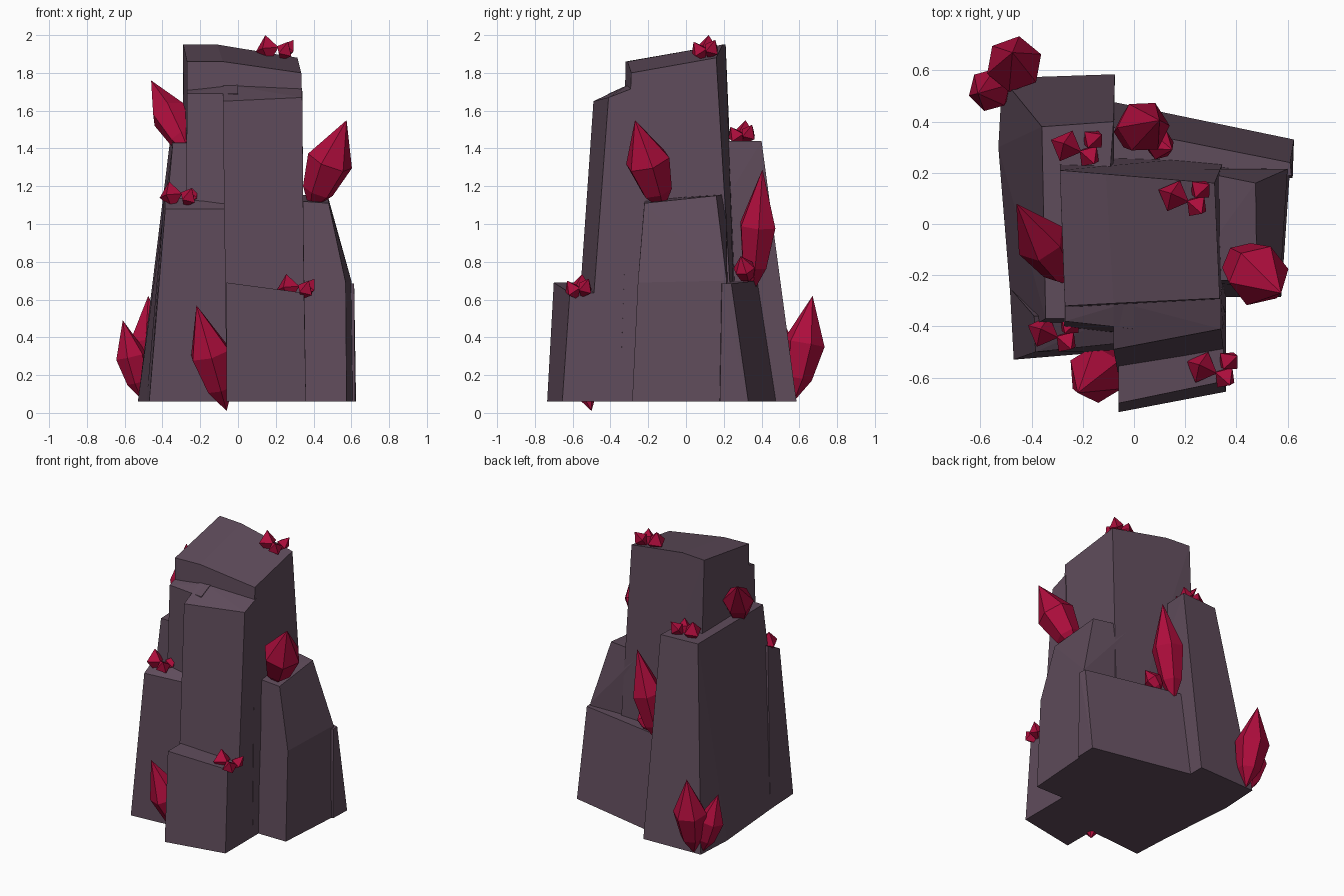
import bpy, bmesh, math
from mathutils import Vector


def material(name, rgb):
    m = bpy.data.materials.new(name)
    m.diffuse_color = (*rgb, 1)
    return m


ROCK = material("rock_mauve", (0.115, 0.072, 0.105))
RED = material("crystal_red", (0.42, 0.004, 0.045))


def finish(bm, name, mat):
    bmesh.ops.recalc_face_normals(bm, faces=bm.faces)
    me = bpy.data.meshes.new(name)
    bm.to_mesh(me)
    bm.free()
    me.materials.append(mat)
    ob = bpy.data.objects.new(name, me)
    bpy.context.collection.objects.link(ob)


def rock(name, pts):
    """Convex chiselled block around its corner points."""
    bm = bmesh.new()
    for p in pts:
        bm.verts.new(p)
    res = bmesh.ops.convex_hull(bm, input=bm.verts)
    loose = [v for v in bm.verts if not v.link_faces]
    bmesh.ops.delete(bm, geom=loose, context='VERTS')
    bmesh.ops.dissolve_limit(bm, angle_limit=math.radians(3), verts=bm.verts, edges=bm.edges)
    finish(bm, name, ROCK)


def add_gem(bm, base, tip, r, sides, rings, spin=0.0):
    """Pointed gem between two points; rings are (fraction along axis, radius factor)."""
    base, tip = Vector(base), Vector(tip)
    q = (tip - base).to_track_quat('Z', 'Y')
    verts = [bm.verts.new(base), bm.verts.new(tip)]
    for t, k in rings:
        for i in range(sides):
            a = 2 * math.pi * i / sides + spin
            off = Vector((math.cos(a), math.sin(a), 0)) * r * k
            verts.append(bm.verts.new(base.lerp(tip, t) + q @ off))
    bmesh.ops.convex_hull(bm, input=verts)
    bmesh.ops.dissolve_limit(bm, angle_limit=math.radians(2), verts=bm.verts, edges=bm.edges)


def crystal(name, base, tip, r, spin=0.0):
    bm = bmesh.new()
    add_gem(bm, base, tip, r, 6, [(0.22, 0.68), (0.55, 1.0)], spin)
    finish(bm, name, RED)


def cluster(name, centre, d=1):
    """Three little octahedral gems huddled together."""
    bm = bmesh.new()
    c = Vector(centre)
    for off, lean, r in (((-0.045, 0.01, 0.0), (-0.01, 0.01, 0.075), 0.065),
                         ((0.045, -0.03, -0.01), (0.02, -0.03, 0.05), 0.05),
                         ((0.06, 0.035, 0.0), (0.035, 0.02, 0.05), 0.047)):
        o = Vector((off[0] * d, off[1], off[2]))
        n = Vector((lean[0] * d, lean[1], lean[2]))
        add_gem(bm, c + o - n, c + o + n, r, 4, [(0.5, 1.0)], 0.4)
    finish(bm, name, RED)


# Tall central column with sloping top
rock("central_column", [
    (-0.29, 0.21, 1.95), (-0.11, 0.195, 1.95), (0.315, 0.16, 1.88),
    (0.335, -0.29, 1.80), (-0.08, -0.31, 1.86), (-0.27, -0.32, 1.86),
    (-0.29, 0.29, 0.06), (0.36, 0.27, 0.06), (0.36, -0.35, 0.06), (-0.27, -0.35, 0.06)])

# Front slab and its narrower shoulder on the left
rock("front_slab", [
    (-0.08, -0.49, 1.65), (0.34, -0.41, 1.67), (-0.08, -0.30, 1.74), (0.34, -0.28, 1.72),
    (-0.06, -0.60, 0.06), (0.355, -0.53, 0.06), (-0.06, -0.2, 0.06), (0.355, -0.2, 0.06)])
rock("front_shoulder", [
    (-0.27, -0.38, 1.69), (0.0, -0.41, 1.69), (-0.27, -0.30, 1.715), (0.0, -0.30, 1.74),
    (-0.28, -0.44, 0.06), (0.0, -0.46, 0.06), (-0.28, -0.1, 0.06), (0.0, -0.1, 0.06)])

# Low step at the front
rock("front_step", [
    (-0.06, -0.70, 0.69), (0.35, -0.615, 0.635), (-0.06, -0.45, 0.69), (0.35, -0.4, 0.635),
    (-0.06, -0.735, 0.06), (0.36, -0.655, 0.06), (-0.06, -0.3, 0.06), (0.36, -0.3, 0.06)])

# Long left slab with a lower front ledge
rock("left_slab", [
    (-0.345, -0.37, 1.43), (-0.2, -0.37, 1.43), (-0.36, 0.38, 1.44), (-0.08, 0.40, 1.44),
    (-0.10, 0.1, 1.44), (-0.47, -0.44, 0.06), (-0.08, -0.44, 0.06),
    (-0.53, 0.30, 0.06), (-0.515, 0.57, 0.06), (-0.075, 0.585, 0.06)])
rock("left_front_ledge", [
    (-0.385, -0.50, 1.08), (-0.05, -0.465, 1.08), (-0.39, -0.36, 1.15), (-0.05, -0.35, 1.15),
    (-0.47, -0.53, 0.06), (-0.05, -0.495, 0.06), (-0.485, -0.25, 0.06), (-0.05, -0.25, 0.06)])

# Right buttress, bent outward below its top
rock("right_buttress", [
    (0.2, -0.22, 1.13), (0.48, -0.22, 1.11), (0.2, 0.215, 1.16), (0.475, 0.16, 1.15),
    (0.57, -0.255, 0.69), (0.60, 0.215, 0.70), (0.2, -0.255, 0.69), (0.2, 0.24, 0.70),
    (0.575, -0.285, 0.06), (0.61, 0.22, 0.06), (0.2, -0.285, 0.06), (0.2, 0.24, 0.06)])

# Low block along the back
rock("back_block", [
    (0.615, 0.19, 0.685), (0.61, 0.24, 0.685), (0.33, 0.295, 0.69), (-0.12, 0.385, 0.70),
    (-0.12, 0.1, 0.70), (0.62, 0.18, 0.06), (0.625, 0.33, 0.06), (0.33, 0.385, 0.06),
    (-0.12, 0.485, 0.06), (-0.12, 0.1, 0.06)])

# Large crystals
crystal("upper_left_crystal", (-0.25, -0.24, 1.36), (-0.46, 0.08, 1.76), 0.10)
crystal("right_crystal", (0.38, -0.12, 1.07), (0.575, -0.27, 1.55), 0.125, 0.3)
crystal("back_crystal", (-0.04, 0.35, 0.63), (0.10, 0.405, 1.29), 0.105, 0.2)
crystal("back_side_crystal", (0.05, 0.33, 0.69), (0.15, 0.29, 0.83), 0.06)
crystal("rear_corner_crystal", (-0.46, 0.57, 0.06), (-0.475, 0.67, 0.62), 0.112, 0.2)
crystal("left_corner_crystal", (-0.51, 0.54, 0.07), (-0.61, 0.51, 0.49), 0.085, 0.5)
crystal("front_crystal", (-0.06, -0.50, 0.01), (-0.22, -0.66, 0.57), 0.115, 0.3)

# Small gem clusters on the ledges
cluster("top_cluster", (0.20, 0.10, 1.925))
cluster("ledge_cluster", (-0.31, -0.43, 1.15))
cluster("step_cluster", (0.31, -0.57, 0.66))
cluster("rear_cluster", (-0.22, 0.295, 1.475))
